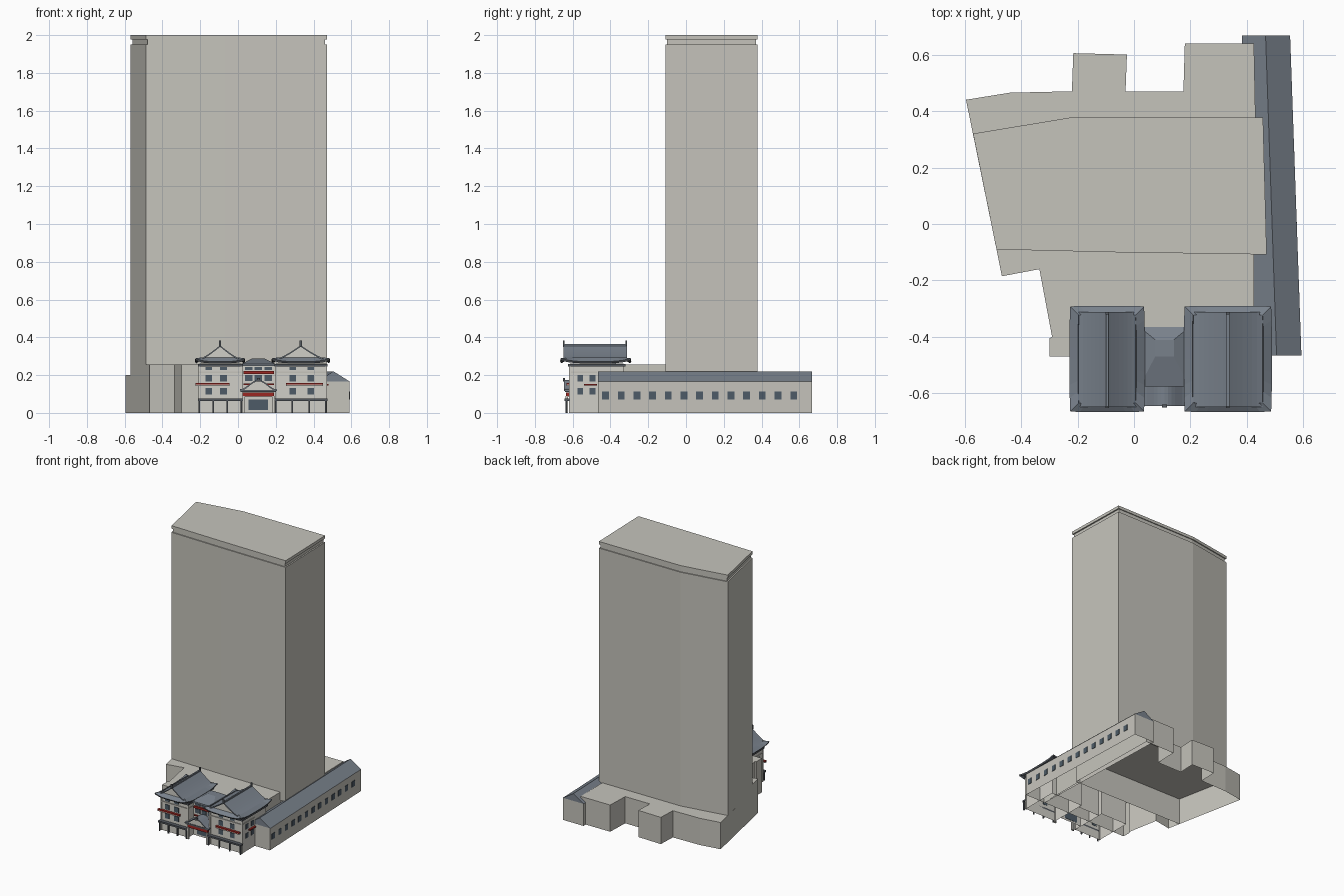
import bpy, bmesh, math

cube = bpy.data.objects.get("Cube")
if cube:
    bpy.data.objects.remove(cube)


def material(name, rgb):
    m = bpy.data.materials.new(name)
    m.use_nodes = True
    m.diffuse_color = (*rgb, 1)
    m.node_tree.nodes["Principled BSDF"].inputs["Base Color"].default_value = (*rgb, 1)
    return m


STONE = material("warm grey stone", (0.56, 0.55, 0.5))
PLASTER = material("pale plaster", (0.63, 0.62, 0.57))
TILE = material("blue grey tile", (0.19, 0.22, 0.26))
DARK = material("dark eave", (0.09, 0.1, 0.115))
GLASS = material("slate glass", (0.075, 0.105, 0.135))
RED = material("deep red", (0.33, 0.02, 0.016))


def finish(name, bm, mat):
    bmesh.ops.recalc_face_normals(bm, faces=bm.faces)
    mesh = bpy.data.meshes.new(name)
    bm.to_mesh(mesh)
    bm.free()
    mesh.materials.append(mat)
    ob = bpy.data.objects.new(name, mesh)
    bpy.context.collection.objects.link(ob)
    return ob


def loft(name, rings, mat, start=True, end=True):
    """Skin closed rings of points, with optional end caps."""
    bm = bmesh.new()
    rows = [[bm.verts.new(p) for p in ring] for ring in rings]
    n = len(rows[0])
    for a, b in zip(rows, rows[1:]):
        for i in range(n):
            j = (i + 1) % n
            bm.faces.new((a[i], a[j], b[j], b[i]))
    if start:
        bm.faces.new(rows[0])
    if end:
        bm.faces.new(rows[-1])
    return finish(name, bm, mat)


def prism(name, plan, z0, z1, mat, bottom=False):
    return loft(name, [[(x, y, z) for x, y in plan] for z in (z0, z1)], mat, start=bottom)


def box(name, x0, x1, y0, y1, z0, z1, mat, bottom=True):
    return prism(name, [(x0, y0), (x1, y0), (x1, y1), (x0, y1)], z0, z1, mat, bottom)


def along_y(name, profile, y0, y1, mat):
    return loft(name, [[(x, y, z) for x, z in profile] for y in (y0, y1)], mat)


def curved_gable(name, xc, half, y0, y1, z0, rise, curve, inset):
    """Curved roof sheet with a plaster gable filling below it."""
    ts = [i / 8 for i in range(-8, 9)]
    top = [(xc + half * t, z0 + rise * curve(abs(t))) for t in ts]
    under = [(x, z - 0.008) for x, z in reversed(top)]
    along_y(name + "_tiles", top + under, y0, y1, TILE)
    along_y(name + "_gable", [(x, z - 0.004) for x, z in top], y0 + inset, y1 - inset, PLASTER)


# Office tower with a shadow groove under its cap
tower = [(-0.57, 0.32), (-0.22, 0.378), (0.457, 0.378), (0.47, -0.108), (-0.07, -0.1), (-0.487, -0.09)]
cx, cy = -0.05, 0.14
groove = [(cx + (x - cx) * 0.98, cy + (y - cy) * 0.97) for x, y in tower]
levels = [(tower, 0.195), (tower, 1.95), (groove, 1.95), (groove, 1.978), (tower, 1.978), (tower, 2.0)]
loft("tower", [[(x, y, z) for x, y in plan] for plan, z in levels], STONE, start=False)

# Podium, open underneath
prism("rear_podium", [(-0.487, -0.09), (-0.595, 0.44), (-0.44, 0.465), (-0.22, 0.47), (-0.215, 0.605),
      (-0.025, 0.6), (-0.03, 0.47), (0.175, 0.47), (0.18, 0.64), (0.425, 0.64), (0.44, -0.1)],
      0, 0.2, STONE)
prism("front_podium", [(-0.487, -0.09), (-0.468, -0.185), (-0.335, -0.16), (-0.29, -0.4), (-0.3, -0.405),
      (-0.3, -0.47), (0.425, -0.465), (0.425, -0.1)], 0, 0.255, STONE)

# Long side wing
def wing_x(y):
    return 0.59 - 0.04 * (y + 0.465) / 1.13


ends = [(-0.465, 0.42), (0.667, 0.382)]
prism("wing_walls", [(x, y) for y, x in ends] + [(wing_x(y), y) for y, x in reversed(ends)], 0, 0.165, STONE)
loft("wing_roof", [[(x, y, 0.165), ((x + wing_x(y)) / 2, y, 0.22), (wing_x(y) + 0.003, y, 0.165)]
                   for y, x in ends], TILE)
for i in range(13):
    y = -0.426 + 0.083 * i
    box("wing_window", wing_x(y) - 0.004, wing_x(y) + 0.003, y - 0.018, y + 0.018, 0.072, 0.114, GLASS)


def eave_skirt(name, x0, x1, y0, y1, z0, z1, inset):
    """Sloping ring of tiles whose corners curl upward."""
    bm = bmesh.new()
    corners = [(x0, y0), (x1, y0), (x1, y1), (x0, y1)]
    mx, my = (x0 + x1) / 2, (y0 + y1) / 2
    sx, sy = 1 - 2 * inset / (x1 - x0), 1 - 2 * inset / (y1 - y0)
    outer, inner = [], []
    for k in range(4):
        a, b = corners[k], corners[(k + 1) % 4]
        for i in range(8):
            t = i / 8
            x, y = a[0] + (b[0] - a[0]) * t, a[1] + (b[1] - a[1]) * t
            outer.append(bm.verts.new((x, y, z0 + 0.016 * abs(2 * t - 1) ** 4)))
            inner.append(bm.verts.new((mx + (x - mx) * sx, my + (y - my) * sy, z1)))
    n = len(outer)
    for i in range(n):
        j = (i + 1) % n
        bm.faces.new((outer[i], outer[j], inner[j], inner[i]))
    ob = finish(name, bm, TILE)
    ob.data.materials.append(DARK)
    mod = ob.modifiers.new("thickness", 'SOLIDIFY')
    mod.thickness = 0.012
    mod.offset = 0
    mod.material_offset_rim = 1


def front_window(x, z, y, w=0.036, h=0.036):
    box("window", x - w / 2, x + w / 2, y - 0.004, y + 0.002, z - h / 2, z + h / 2, GLASS)


# Two matching front pavilions: wall edges, roof edges, window positions, balcony span
FRONT = -0.615
pavilions = [("right", -0.205, 0.018, -0.225, 0.035, (-0.155, -0.077), (-0.225, -0.045)),
             ("left", 0.2, 0.465, 0.18, 0.485, (0.29, 0.385), (0.255, 0.45))]
for side, x0, x1, r0, r1, windows, balcony in pavilions:
    mid = (r0 + r1) / 2
    box(side + "_pavilion_walls", x0, x1, FRONT, -0.33, 0, 0.262, PLASTER, bottom=False)
    eave_skirt(side + "_pavilion_eave", r0, r1, -0.663, -0.293, 0.267, 0.287, 0.03)
    box(side + "_eave_beam", x0 - 0.008, x1 + 0.008, FRONT - 0.01, -0.32, 0.245, 0.258, DARK)
    curved_gable(side + "_pavilion_roof", mid, (r1 - r0) / 2 - 0.016, -0.648, -0.312, 0.284, 0.074,
                 lambda t: (1 - t) ** 1.3, 0.012)
    box(side + "_ridge", mid - 0.005, mid + 0.005, -0.648, -0.312, 0.352, 0.364, TILE)
    for y in (-0.648, -0.316):
        box(side + "_ridge_finial", mid - 0.006, mid + 0.006, y - 0.004, y + 0.004, 0.35, 0.382, DARK)
    for x in windows:
        for z in (0.235, 0.183, 0.115):
            front_window(x, z, FRONT, 0.036, 0.018 if z > 0.2 else 0.036)
    # Belt courses, balcony rail and lean-to tiles
    box(side + "_belt", x0 - 0.004, x1 + 0.004, FRONT - 0.005, -0.47, 0.212, 0.218, STONE)
    box(side + "_balcony", *balcony, FRONT - 0.018, FRONT, 0.149, 0.157, RED)
    box(side + "_balcony_floor", *balcony, FRONT - 0.018, FRONT, 0.143, 0.149, STONE)
    box(side + "_lean_to", x0 - 0.008, x1 + 0.008, FRONT - 0.028, FRONT, 0.064, 0.076, DARK)
    # Slim posts under the lean-to and corner pilasters above
    for i in range(4):
        x = x0 + (x1 - x0) * i / 3
        box(side + "_post", x - 0.004, x + 0.004, FRONT - 0.024, FRONT - 0.016, 0, 0.066, DARK)
    for x in (x0, x1):
        box(side + "_pilaster", x - 0.005, x + 0.005, FRONT - 0.005, FRONT + 0.005, 0, 0.25, PLASTER)

# Outer side faces of the pavilions
for x, s in ((-0.205, -1), (0.465, 1)):
    for y in (-0.56, -0.495):
        for z in (0.183, 0.115):
            box("side_window", x - 0.003, x + 0.003, y - 0.015, y + 0.015, z - 0.018, z + 0.018, GLASS)
    a, b = sorted((x, x + s * 0.014))
    box("side_balcony", a, b, -0.54, -0.47, 0.145, 0.154, RED)

# Central block between the pavilions
MID, CY = 0.108, -0.555
box("centre_walls", 0.016, 0.202, CY, -0.36, 0, 0.25, PLASTER, bottom=False)
base = [(0.02, -0.575), (0.196, -0.575), (0.196, -0.365), (0.02, -0.365)]
crown = [(0.075, -0.47), (0.141, -0.47), (0.141, -0.41), (0.075, -0.41)]
loft("centre_roof", [[(x, y, 0.248) for x, y in base], [(x, y, 0.26) for x, y in base],
                     [(x, y, 0.288) for x, y in crown]], TILE)
box("upper_red_beam", 0.03, 0.19, CY - 0.012, CY, 0.207, 0.222, RED)
box("upper_red_rail", 0.03, 0.19, CY - 0.01, CY, 0.147, 0.155, RED)
for i in range(3):
    front_window(MID + (i - 1) * 0.052, 0.185, CY, 0.04, 0.03)
    front_window(MID + (i - 1) * 0.052, 0.235, CY, 0.04, 0.016)

# Entrance porch with a wave-shaped gable
curved_gable("porch_roof", MID, 0.098, -0.645, -0.55, 0.125, 0.05,
             lambda t: 0.5 + 0.5 * math.cos(math.pi * t), 0.008)
box("porch_eave", 0.014, 0.202, -0.64, -0.55, 0.11, 0.122, DARK)
box("porch_red_beam", 0.025, 0.191, -0.636, -0.56, 0.088, 0.108, RED)
box("porch_finial", MID - 0.008, MID + 0.008, -0.65, -0.64, 0.165, 0.186, DARK)
box("entrance", 0.055, 0.16, CY - 0.006, CY + 0.002, 0.015, 0.07, GLASS)
for x in (0.03, 0.186):
    box("porch_post", x - 0.006, x + 0.006, -0.638, -0.626, 0, 0.09, PLASTER)
